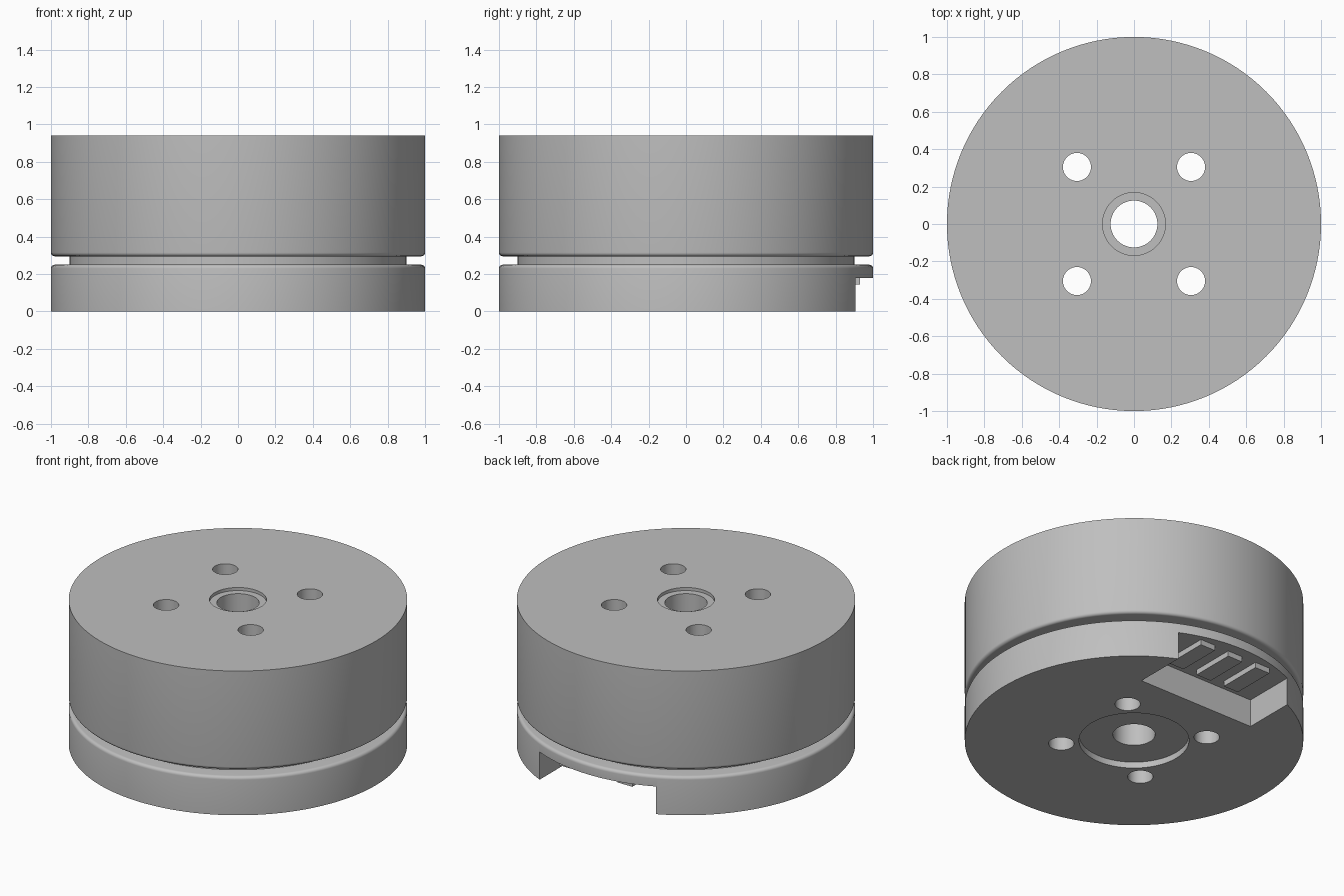
import bpy, bmesh
from math import sin, cos, pi
from mathutils import Matrix, Vector

cube = bpy.data.objects.get("Cube")
if cube:
    bpy.data.objects.remove(cube, do_unlink=True)

SEGMENTS = 128
BORE, CORE_R, OUTER_R, FILLET = 0.125, 0.9, 1.0, 0.02
BASE_TOP, BELL_BOTTOM, TOP = 0.25, 0.295, 0.94

grey = bpy.data.materials.new("plain_grey")
grey.use_nodes = True
grey.diffuse_color = (0.52, 0.52, 0.52, 1)
grey.node_tree.nodes["Principled BSDF"].inputs["Base Color"].default_value = grey.diffuse_color


def make_object(name, bm):
    bmesh.ops.recalc_face_normals(bm, faces=bm.faces)
    mesh = bpy.data.meshes.new(name)
    bm.to_mesh(mesh)
    bm.free()
    mesh.materials.append(grey)
    obj = bpy.data.objects.new(name, mesh)
    bpy.context.collection.objects.link(obj)
    return obj


def lathe(name, profile):
    """Turn a closed (radius, height) outline around the z axis."""
    bm = bmesh.new()
    verts = [bm.verts.new((r, 0, z)) for r, z in profile]
    edges = [bm.edges.new((v, verts[i - 1])) for i, v in enumerate(verts)]
    bmesh.ops.spin(bm, geom=verts + edges, cent=(0, 0, 0), axis=(0, 0, 1),
                   angle=2 * pi, steps=SEGMENTS, use_merge=True)
    bmesh.ops.remove_doubles(bm, verts=bm.verts, dist=1e-5)
    return make_object(name, bm)


def box(name, low, high):
    low, high = Vector(low), Vector(high)
    bm = bmesh.new()
    bmesh.ops.create_cube(bm, size=1, matrix=Matrix.Translation((low + high) / 2)
                          @ Matrix.Diagonal((*(high - low), 1)))
    return make_object(name, bm)


def rod(name, x, y, radius):
    bm = bmesh.new()
    bmesh.ops.create_cone(bm, cap_ends=True, segments=48, radius1=radius,
                          radius2=radius, depth=3, matrix=Matrix.Translation((x, y, 0)))
    return make_object(name, bm)


def cut(obj, cutters):
    for cutter in cutters:
        mod = obj.modifiers.new("cut", 'BOOLEAN')
        mod.operation, mod.solver, mod.object = 'DIFFERENCE', 'EXACT', cutter
    bpy.context.view_layer.update()
    graph = bpy.context.evaluated_depsgraph_get()
    mesh = bpy.data.meshes.new_from_object(obj.evaluated_get(graph))
    obj.modifiers.clear()
    obj.data = mesh


def fillet(z, side):
    """Quarter round from the outer wall to the flat face at height z."""
    steps = 5
    return [(OUTER_R - FILLET + FILLET * cos(i * pi / 2 / steps),
             z + side * FILLET * (sin(i * pi / 2 / steps) - 1)) for i in range(steps + 1)]


# Base with a shallow round recess underneath
base = lathe("base", [(BORE, 0.04), (0.325, 0.04), (0.325, 0), (OUTER_R, 0)]
             + fillet(BASE_TOP, 1) + [(BORE, BASE_TOP)])

# Narrow core seen in the groove
core = lathe("core", [(BORE, BASE_TOP), (CORE_R, BASE_TOP),
                      (CORE_R, BELL_BOTTOM), (BORE, BELL_BOTTOM)])

# Upper drum with a counterbored centre hole
drum = lathe("drum", [(BORE, TOP - 0.02), (0.168, TOP - 0.02), (0.168, TOP), (OUTER_R, TOP)]
             + fillet(BELL_BOTTOM, -1) + [(BORE, BELL_BOTTOM)])

# Four bolt holes through everything, and the connector notch at the back
hole_cutters = [rod("hole_cutter", x, y, 0.075) for x in (-0.305, 0.305) for y in (-0.305, 0.305)]
notch_cutter = box("notch_cutter", (-0.42, 0.57, -0.1), (0.42, 1.2, 0.18))
for part in (core, drum):
    cut(part, hole_cutters)
cut(base, hole_cutters + [notch_cutter])
for cutter in hole_cutters + [notch_cutter]:
    bpy.data.objects.remove(cutter, do_unlink=True)

# Three contact pads hanging from the notch ceiling
for label, x in (("right", -0.21), ("middle", 0), ("left", 0.21)):
    box(label + "_contact_pad", (x - 0.054, 0.64, 0.145), (x + 0.054, 0.93, 0.19))

# Smooth round walls, crisp edges
bpy.ops.object.select_all(action='DESELECT')
for part in (base, core, drum):
    part.select_set(True)
bpy.context.view_layer.objects.active = base
bpy.ops.object.shade_smooth_by_angle(angle=pi / 6)
